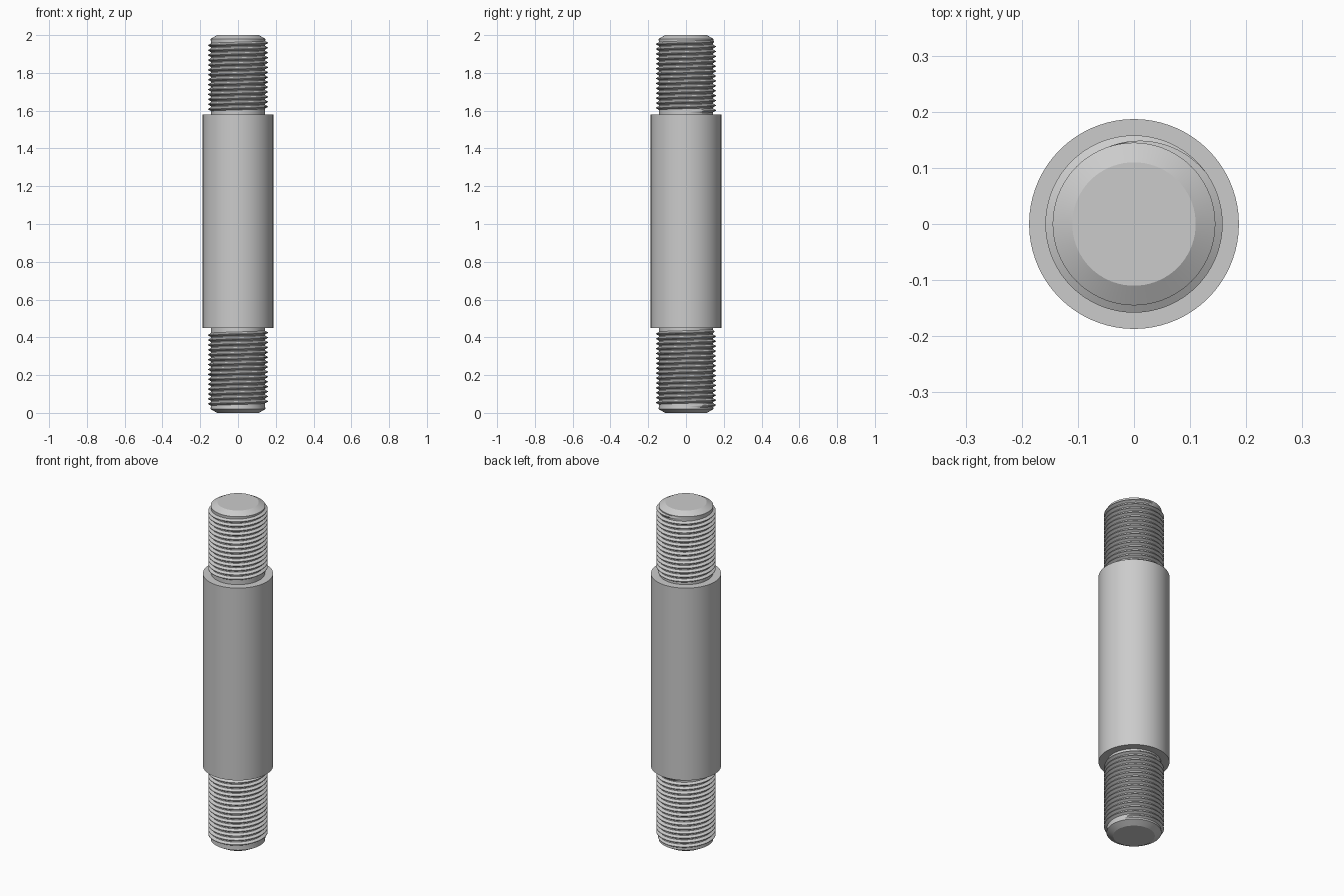
import bpy
import math

cube = bpy.data.objects.get("Cube")
if cube:
    bpy.data.objects.remove(cube, do_unlink=True)

SEGMENTS = 72
ROOT, CREST = 0.143, 0.158
PITCH = 0.026

steel = bpy.data.materials.new("plain steel grey")
steel.use_nodes = True
STEEL_COLOUR = (0.6, 0.6, 0.6, 1)
steel.diffuse_color = STEEL_COLOUR
steel.node_tree.nodes["Principled BSDF"].inputs["Base Color"].default_value = STEEL_COLOUR


def make_object(name, verts, faces, angle):
    mesh = bpy.data.meshes.new(name)
    mesh.from_pydata(verts, [], faces)
    mesh.materials.append(steel)
    obj = bpy.data.objects.new(name, mesh)
    bpy.context.collection.objects.link(obj)
    bpy.ops.object.select_all(action="DESELECT")
    obj.select_set(True)
    bpy.context.view_layer.objects.active = obj
    bpy.ops.object.shade_smooth_by_angle(angle=math.radians(angle))
    return obj


def lathe(name, profile):
    """Closed solid of revolution from (radius, z) points, bottom to top."""
    n = SEGMENTS
    verts = [(r * math.cos(math.tau * i / n), r * math.sin(math.tau * i / n), z)
             for r, z in profile for i in range(n)]
    faces = [(k * n + i, k * n + (i + 1) % n, (k + 1) * n + (i + 1) % n, (k + 1) * n + i)
             for k in range(len(profile) - 1) for i in range(n)]
    faces.append(tuple(reversed(range(n))))
    faces.append(tuple(range(len(verts) - n, len(verts))))
    return make_object(name, verts, faces, 25)


def thread(name, z_start, z_end):
    """Helical ridge that rises out of the core and fades back into it."""
    steps = round((z_end - z_start) / PITCH * SEGMENTS)
    fade = SEGMENTS / 4
    verts, faces = [], []
    for s in range(steps + 1):
        t = math.tau * s / SEGMENTS
        z = z_start + PITCH * s / SEGMENTS
        rise = min(1, s / fade, (steps - s) / fade)
        base = ROOT - 0.001
        top = base + (CREST - base) * rise
        for r, offset in ((base, -0.42), (top, -0.07), (top, 0.07), (base, 0.42)):
            verts.append((r * math.cos(t), r * math.sin(t), z + offset * PITCH))
    for s in range(steps):
        a, b = 4 * s, 4 * s + 4
        faces += [(a + j, b + j, b + (j + 1) % 4, a + (j + 1) % 4) for j in range(4)]
    faces.append((0, 1, 2, 3))
    faces.append(tuple(4 * steps + j for j in (3, 2, 1, 0)))
    return make_object(name, verts, faces, 30)


# Thick plain shank
lathe("shank", [(0.187, 0.45), (0.187, 1.58)])

# Threaded ends: chamfered cores and their helical ridges
lathe("lower_core", [(0.11, 0), (0.145, 0.02), (ROOT, 0.04), (ROOT, 0.46)])
lathe("upper_core", [(ROOT, 1.57), (ROOT, 1.96), (0.145, 1.98), (0.11, 2)])
thread("lower_thread", 0.035, 0.435)
thread("upper_thread", 1.595, 1.968)
